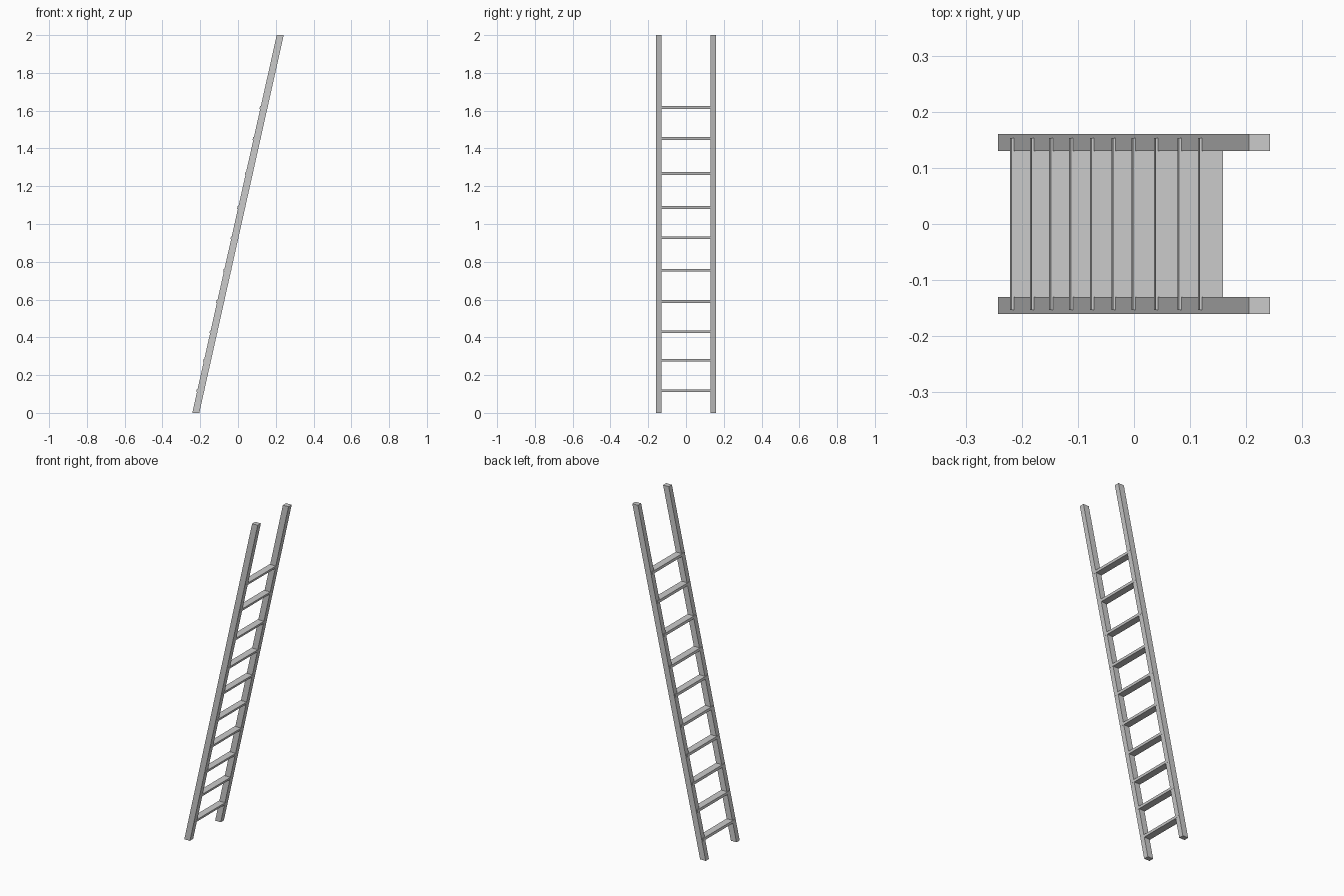
import bpy

if "Cube" in bpy.data.objects:
    bpy.data.objects.remove(bpy.data.objects["Cube"])

SLOPE = 0.2235          # lean of the ladder, x per unit of height
HALF = 0.0185           # half depth of a rail along x


def leaning_bar(name, x0, x1, y0, y1, z0, z1):
    """Box whose x range (given relative to the lean line) follows the slope."""
    verts = [(x + SLOPE * (z - 1), y, z)
             for z in (z0, z1)
             for x, y in ((x0, y0), (x1, y0), (x1, y1), (x0, y1))]
    faces = [(3, 2, 1, 0), (4, 5, 6, 7)]
    faces += [(i, (i + 1) % 4, (i + 1) % 4 + 4, i + 4) for i in range(4)]
    mesh = bpy.data.meshes.new(name)
    mesh.from_pydata(verts, [], faces)
    obj = bpy.data.objects.new(name, mesh)
    bpy.context.collection.objects.link(obj)
    return obj


# Two side rails, cut level at the top and bottom
leaning_bar("rail_front", -HALF, HALF, -0.16, -0.13, 0, 2)
leaning_bar("rail_back", -HALF, HALF, 0.13, 0.16, 0, 2)

# Unevenly spaced flat rungs, let into the rails and slightly proud on one side
rung_heights = (0.117, 0.278, 0.43, 0.59, 0.755, 0.927, 1.087, 1.267, 1.453, 1.617)
for i, z in enumerate(rung_heights, 1):
    leaning_bar(f"rung_{i}", -HALF - 0.004, HALF + 0.0005,
                -0.153, 0.153, z - 0.007, z + 0.007)
